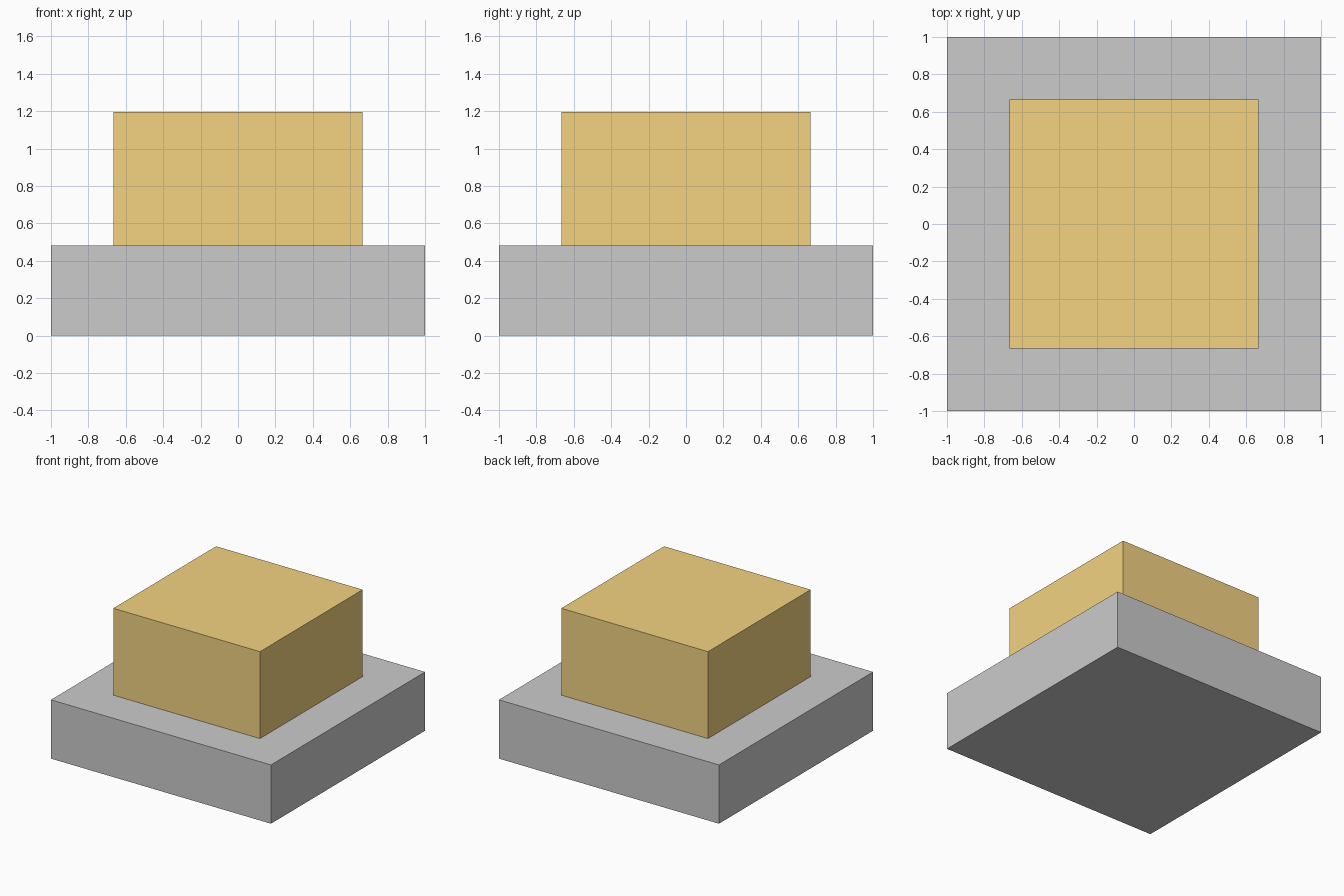
import bpy
import bmesh
from mathutils import Matrix

if "Cube" in bpy.data.objects:
    bpy.data.objects.remove(bpy.data.objects["Cube"])


def box(name, width, z0, z1):
    """Square block centred on the z axis, spanning z0 to z1."""
    bm = bmesh.new()
    bmesh.ops.create_cube(bm, size=1.0, matrix=Matrix.Diagonal((width, width, z1 - z0, 1.0)))
    mesh = bpy.data.meshes.new(name)
    bm.to_mesh(mesh)
    bm.free()
    obj = bpy.data.objects.new(name, mesh)
    obj.location.z = (z0 + z1) / 2
    bpy.context.collection.objects.link(obj)
    return obj


BASE_TOP = 0.483

# Wide grey plinth
box("base", 2.0, 0.0, BASE_TOP)

# Narrower amber block on top
block = box("upper_block", 1.333, BASE_TOP, 1.197)
amber = bpy.data.materials.new("amber")
amber.diffuse_color = (0.9, 0.65, 0.22, 1.0)
amber.use_nodes = True
amber.node_tree.nodes["Principled BSDF"].inputs["Base Color"].default_value = amber.diffuse_color
block.data.materials.append(amber)
